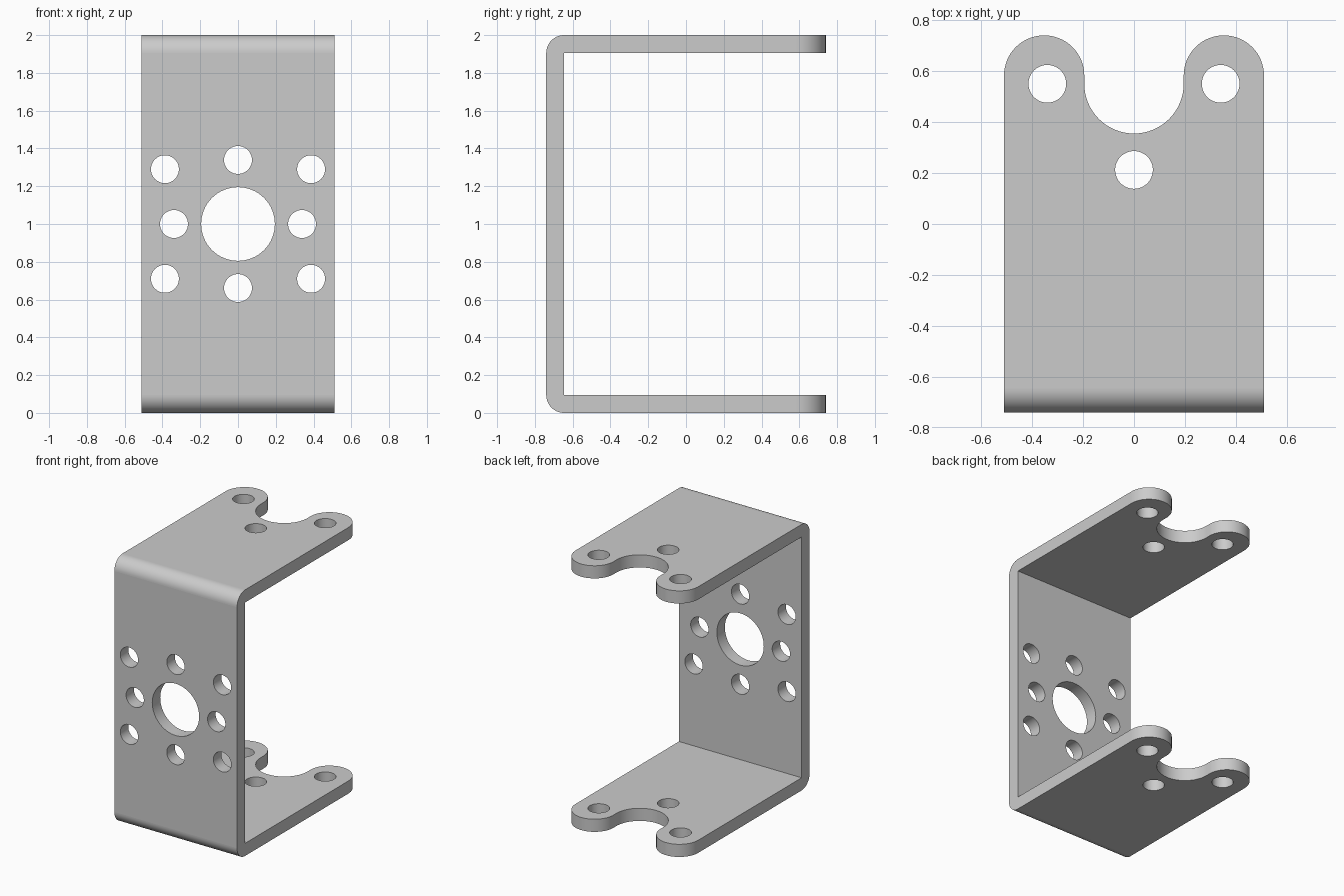
import bpy, bmesh
from math import sin, cos, radians
from mathutils import Vector

cube = bpy.data.objects.get("Cube")
if cube:
    bpy.data.objects.remove(cube, do_unlink=True)

HALF_W, FRONT, BACK, HEIGHT, THICK = 0.51, -0.74, 0.74, 2.0, 0.095
MID = HEIGHT / 2


def arc(cu, cv, r, start, end, steps=32):
    """Points along a circular arc, angles in degrees."""
    angles = [radians(start + (end - start) * i / steps) for i in range(steps + 1)]
    return [(cu + r * cos(a), cv + r * sin(a)) for a in angles]


def circle(cu, cv, r, steps=48):
    return arc(cu, cv, r, 0, 360, steps)[:-1]


def add_prism(bm, outline, axis, low, high):
    """Extrude a closed outline along the given world axis."""
    def place(u, v):
        p = [u, v]
        p.insert(axis, low)
        return Vector(p)
    face = bm.faces.new([bm.verts.new(place(u, v)) for u, v in outline])
    offset = Vector((0, 0, 0))
    offset[axis] = high - low
    new = bmesh.ops.extrude_face_region(bm, geom=[face], use_keep_orig=True)
    bmesh.ops.translate(bm, vec=offset,
                        verts=[g for g in new["geom"] if isinstance(g, bmesh.types.BMVert)])


def prism_object(name, prisms):
    bm = bmesh.new()
    for prism in prisms:
        add_prism(bm, *prism)
    bmesh.ops.recalc_face_normals(bm, faces=bm.faces)
    mesh = bpy.data.meshes.new(name)
    bm.to_mesh(mesh)
    bm.free()
    obj = bpy.data.objects.new(name, mesh)
    bpy.context.collection.objects.link(obj)
    return obj


# Bent strip: C-shaped side profile with rounded outer corners, left oversize
r = THICK
long_end = BACK + 0.1
strip = [(long_end, HEIGHT)]
strip += arc(FRONT + r, HEIGHT - r, r, 90, 180, 16)
strip += arc(FRONT + r, r, r, 180, 270, 16)
strip += [(long_end, 0), (long_end, THICK), (FRONT + THICK, THICK),
          (FRONT + THICK, HEIGHT - THICK), (long_end, HEIGHT - THICK)]
bracket = prism_object("bracket", [(strip, 0, -HALF_W - 0.1, HALF_W + 0.1)])

# Plan outline: two rounded ears with a round notch between them
notch_r = 0.195
ear_r = (HALF_W - notch_r) / 2
ear_x, ear_y = notch_r + ear_r, BACK - ear_r
plan = [(-HALF_W, FRONT - 0.1), (HALF_W, FRONT - 0.1)]
plan += arc(ear_x, ear_y, ear_r, 0, 180)
plan += arc(0, 0.55, notch_r, 0, -180)
plan += arc(-ear_x, ear_y, ear_r, 0, 180)
outline = prism_object("plan_outline", [(plan, 2, -0.1, HEIGHT + 0.1)])

# Holes: three through both flanges, a bore and eight around it in the web
small = 0.074
flange_holes = [(-0.34, 0.55), (0.34, 0.55), (0, 0.212)]
web_holes = [(0, 0.339), (0, -0.339), (0.339, 0), (-0.339, 0)]
web_holes += [(sx * 0.387, sz * 0.29) for sx in (-1, 1) for sz in (-1, 1)]
drills = [(circle(x, y, small), 2, -0.1, HEIGHT + 0.1) for x, y in flange_holes]
drills += [(circle(x, MID + z, small), 1, FRONT - 0.1, FRONT + 0.2) for x, z in web_holes]
drills.append((circle(0, MID, 0.195, 64), 1, FRONT - 0.1, FRONT + 0.2))
holes = prism_object("hole_cutters", drills)

# Cut the strip and keep the finished mesh
for cutter, operation in ((outline, "INTERSECT"), (holes, "DIFFERENCE")):
    cutter.hide_render = True
    mod = bracket.modifiers.new(cutter.name, "BOOLEAN")
    mod.object, mod.operation, mod.solver = cutter, operation, "EXACT"
bpy.context.view_layer.update()
graph = bpy.context.evaluated_depsgraph_get()
finished = bpy.data.meshes.new_from_object(bracket.evaluated_get(graph))
bracket.modifiers.clear()
bracket.data = finished
finished.name = "bracket"
for cutter in (outline, holes):
    bpy.data.objects.remove(cutter, do_unlink=True)

# Plain metal
metal = bpy.data.materials.new("light_grey_metal")
metal.use_nodes = True
grey = (0.6, 0.6, 0.6, 1)
metal.diffuse_color = grey
metal.node_tree.nodes["Principled BSDF"].inputs["Base Color"].default_value = grey
finished.materials.clear()
finished.materials.append(metal)

# Smooth bends and holes, flat large faces
bpy.ops.object.select_all(action="DESELECT")
bracket.select_set(True)
bpy.context.view_layer.objects.active = bracket
bpy.ops.object.shade_smooth_by_angle(angle=radians(30))
for poly in finished.polygons:
    if poly.area > 0.05:
        poly.use_smooth = False
